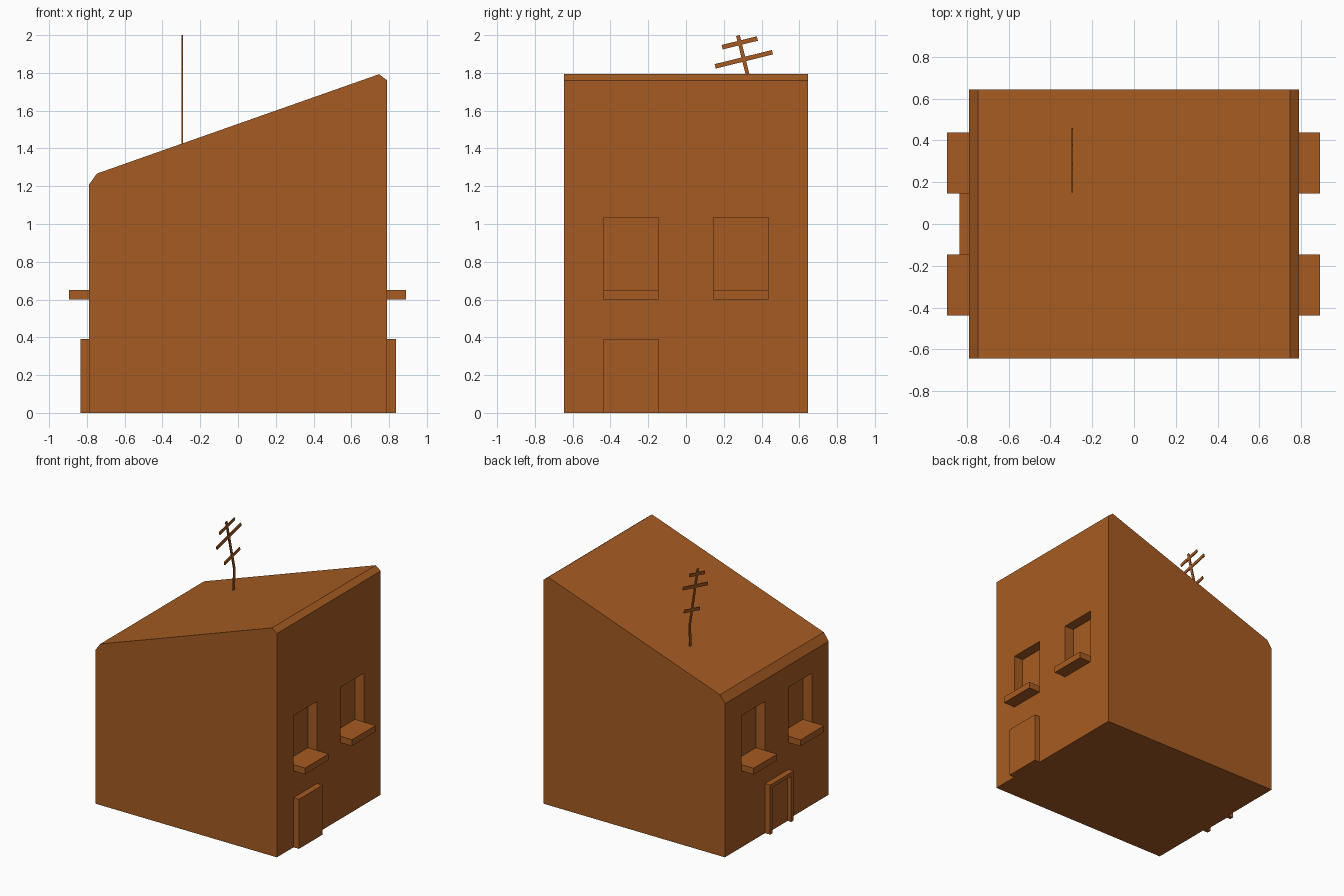
import bpy, bmesh
from mathutils import Vector

if "Cube" in bpy.data.objects:
    bpy.data.objects.remove(bpy.data.objects["Cube"])

mat = bpy.data.materials.new("terracotta")
mat.diffuse_color = (0.38, 0.105, 0.016, 1)
mat.use_nodes = True
mat.node_tree.nodes["Principled BSDF"].inputs["Base Color"].default_value = mat.diffuse_color


def finish(name, bm):
    bmesh.ops.recalc_face_normals(bm, faces=bm.faces)
    me = bpy.data.meshes.new(name)
    bm.to_mesh(me)
    bm.free()
    ob = bpy.data.objects.new(name, me)
    bpy.context.collection.objects.link(ob)
    me.materials.append(mat)
    return ob


def extrude(name, outline, depth):
    """Closed prism from a planar outline swept along a vector."""
    bm = bmesh.new()
    face = bm.faces.new([bm.verts.new(p) for p in outline])
    out = bmesh.ops.extrude_face_region(bm, geom=[face])["geom"]
    top = [v for v in out if isinstance(v, bmesh.types.BMVert)]
    # keep the starting cap so the prism stays closed
    if face.is_valid is False or len(bm.faces) < len(outline) + 2:
        bm.faces.new([v for v in bm.verts if v not in top])
    bmesh.ops.translate(bm, verts=top, vec=Vector(depth))
    return finish(name, bm)


def box(name, x0, x1, y0, y1, z0, z1):
    x0, x1 = sorted((x0, x1))
    return extrude(name, [(x0, y0, z0), (x1, y0, z0), (x1, y1, z0), (x0, y1, z0)],
                   (0, 0, z1 - z0))


def cut(target, cutters):
    for c in cutters:
        mod = target.modifiers.new("cut", "BOOLEAN")
        mod.operation, mod.solver, mod.object = "DIFFERENCE", "EXACT", c
        bpy.context.view_layer.objects.active = target
        bpy.ops.object.modifier_apply(modifier=mod.name)
        bpy.data.objects.remove(c)


# House body with sloping roof and bevelled eaves
profile = [(-0.79, 0), (0.79, 0), (0.79, 1.76), (0.747, 1.793),
           (-0.747, 1.267), (-0.79, 1.207)]
body = extrude("house_body", [(x, -0.645, z) for x, z in profile], (0, 1.29, 0))

# Window recesses and sills on both side walls
recesses = []
for side, sx, reach in (("right", 1, 0.89), ("left", -1, 0.895)):
    for pos, y0 in (("front", -0.438), ("back", 0.146)):
        y1 = y0 + 0.292
        recesses.append(box("recess", sx * 0.71, sx * 0.85, y0, y1, 0.60, 1.035))
        box(f"{side}_{pos}_sill", sx * 0.71, sx * reach, y0, y1, 0.60, 0.65)
cut(body, recesses)

# Doors: plain on the right, recessed panel on the left
box("right_door", 0.78, 0.837, -0.438, -0.146, 0, 0.39)
left_door = box("left_door", -0.835, -0.78, -0.146, 0.146, 0, 0.39)
cut(left_door, [box("panel", -0.9, -0.803, -0.115, 0.115, -0.1, 0.36)])


# Roof antenna: bent mast with three crossbars square to its upper part
def rod(name, a, b, width):
    a, b = Vector((-0.295, *a)), Vector((-0.295, *b))
    side = (b - a).normalized().cross(Vector((1, 0, 0))) * width / 2
    thick = Vector((0.004, 0, 0))
    extrude(name, [a - side - thick, a + side - thick, a + side + thick, a - side + thick],
            b - a)


bend, tip = Vector((0.373, 1.60)), Vector((0.275, 1.998))
rod("mast_lower", (0.37, 1.41), bend + Vector((0, 0.003)), 0.02)
rod("mast_upper", bend, tip, 0.02)
axis = (tip - bend).normalized()
across = Vector((axis.y, -axis.x))
for name, z, half in (("low", 1.70, 0.098), ("middle", 1.872, 0.156), ("top", 1.959, 0.096)):
    centre = bend + axis * (z - bend.y) / axis.y
    rod(f"{name}_crossbar", centre - across * half, centre + across * half, 0.024)
